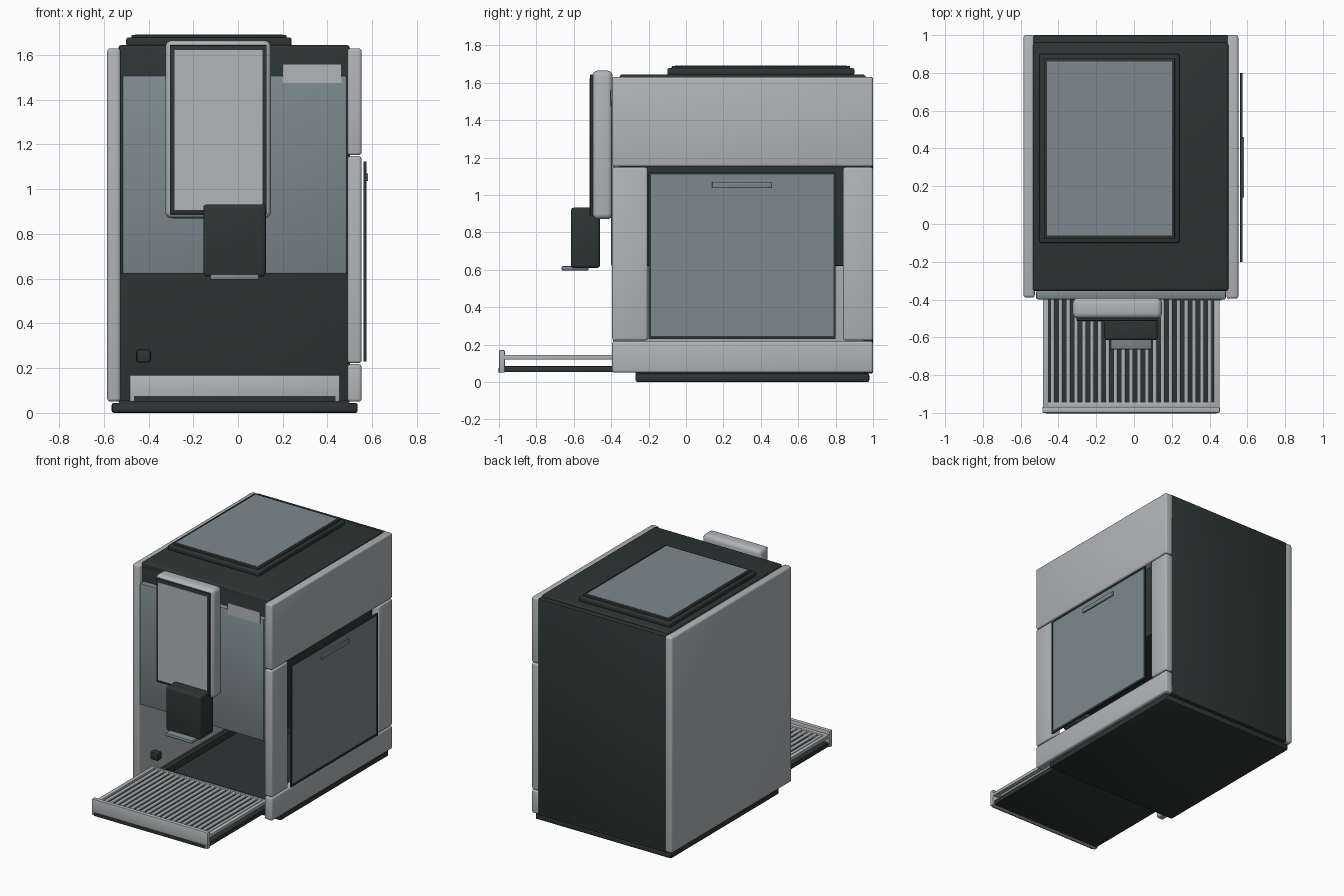
import bpy, math

cube = bpy.data.objects.get("Cube")
if cube:
    bpy.data.objects.remove(cube, do_unlink=True)


def material(name, rgb):
    m = bpy.data.materials.new(name)
    m.use_nodes = True
    m.diffuse_color = (*rgb, 1)
    m.node_tree.nodes["Principled BSDF"].inputs["Base Color"].default_value = (*rgb, 1)
    return m


DARK = material("charcoal", (0.026, 0.036, 0.034))
GLASS = material("blue_grey_glass", (0.205, 0.254, 0.27))
SILVER = material("silver_grey", (0.445, 0.462, 0.479))


def finish(obj, name, mat, bevel=0, segments=2):
    """Name, colour, round and smooth a part."""
    obj.name = obj.data.name = name
    obj.data.materials.append(mat)
    if bevel:
        mod = obj.modifiers.new("Bevel", "BEVEL")
        mod.width, mod.segments, mod.limit_method = bevel, segments, "ANGLE"
        bpy.ops.object.modifier_apply(modifier=mod.name)
        bpy.ops.object.shade_smooth_by_angle(angle=math.radians(35))
    return obj


def box(name, mat, x, y, z, bevel=0, segments=2):
    """Box from its x, y and z ranges."""
    spans = (x, y, z)
    bpy.ops.mesh.primitive_cube_add(size=1, location=[(a + b) / 2 for a, b in spans])
    obj = bpy.context.object
    obj.scale = [b - a for a, b in spans]
    bpy.ops.object.transform_apply(location=False, rotation=False, scale=True)
    return finish(obj, name, mat, bevel, segments)


def open_tray(name, mat, x, y, z, wall):
    """Floor with four low walls."""
    (x0, x1), (y0, y1), (z0, z1) = x, y, z
    box(name + "_floor", mat, x, y, (z0, z0 + 0.012))
    box(name + "_wall_right", mat, (x0, x0 + wall), y, z, 0.004)
    box(name + "_wall_left", mat, (x1 - wall, x1), y, z, 0.004)
    box(name + "_wall_front", mat, x, (y0, y0 + wall), z, 0.004)
    box(name + "_wall_back", mat, x, (y1 - wall, y1), z, 0.004)


# Base and main body: hollow below the brewing unit
box("base_plate", DARK, (-0.565, 0.535), (-0.27, 0.98), (0.0, 0.045), 0.01)
box("cavity_floor", DARK, (-0.53, 0.495), (-0.27, 0.97), (0.04, 0.055))
box("upper_body", DARK, (-0.53, 0.495), (-0.355, 0.98), (0.62, 1.63), 0.005)
box("back_wall", DARK, (-0.535, 0.5), (0.95, 1.0), (0.045, 1.63), 0.008)
box("top_cap", DARK, (-0.535, 0.5), (-0.355, 0.96), (1.59, 1.645), 0.015, 3)

# Side panels: the right one is plain, the left one frames a door
box("right_side_panel", SILVER, (-0.585, -0.525), (-0.39, 1.0), (0.05, 1.63), 0.015, 3)
LEFT_X = (0.49, 0.552)
for part, y, z in (("top", (-0.395, 1.0), (1.152, 1.63)),
                   ("bottom", (-0.395, 1.0), (0.05, 0.218)),
                   ("front", (-0.395, -0.205), (0.222, 1.148)),
                   ("back", (0.84, 1.0), (0.222, 1.148))):
    box(f"left_side_panel_{part}", SILVER, LEFT_X, y, z, 0.012, 3)

# Door with frame and handle
box("door_glass", GLASS, (0.564, 0.571), (-0.19, 0.79), (0.245, 1.112))
DOOR_X = (0.562, 0.574)
box("door_frame_top", DARK, DOOR_X, (-0.2, 0.8), (1.11, 1.123))
box("door_frame_bottom", DARK, DOOR_X, (-0.2, 0.8), (0.23, 0.247))
box("door_frame_front", DARK, DOOR_X, (-0.2, -0.188), (0.23, 1.123))
box("door_frame_back", DARK, DOOR_X, (0.788, 0.8), (0.23, 1.123))
box("door_handle", GLASS, (0.57, 0.582), (0.14, 0.46), (1.037, 1.07), 0.003)

# Lid on top with a glass inset
box("lid", DARK, (-0.5, 0.24), (-0.1, 0.9), (1.64, 1.678), 0.01, 3)
box("lid_rim", DARK, (-0.477, 0.217), (-0.077, 0.877), (1.67, 1.69), 0.005)
box("lid_glass", GLASS, (-0.46, 0.2), (-0.06, 0.86), (1.686, 1.692))

# Front glass and label
box("front_glass", GLASS, (-0.518, 0.487), (-0.4, -0.35), (0.62, 1.51), 0.01)
box("front_label", SILVER, (0.2, 0.462), (-0.406, -0.4), (1.475, 1.56))

# Display head
box("display_housing", SILVER, (-0.325, 0.148), (-0.5, -0.392), (0.87, 1.665), 0.03, 4)
box("display_frame", DARK, (-0.305, 0.128), (-0.513, -0.49), (0.887, 1.645), 0.005)
box("display_screen", SILVER, (-0.285, 0.11), (-0.516, -0.511), (0.907, 1.622))

# Spout
box("spout", DARK, (-0.155, 0.125), (-0.615, -0.46), (0.61, 0.932), 0.015, 3)
box("spout_lip", GLASS, (-0.125, 0.095), (-0.665, -0.52), (0.595, 0.62), 0.008)

# Small knob inside the cavity
box("knob", DARK, (-0.455, -0.39), (-0.37, -0.32), (0.225, 0.283), 0.01)

# Inner drip basin
open_tray("basin", DARK, (-0.45, 0.42), (-0.26, 0.8), (0.05, 0.11), 0.03)

# Pulled-out drip tray
box("tray_pan", DARK, (-0.475, 0.445), (-0.975, -0.26), (0.052, 0.085), 0.005)
box("tray_front", SILVER, (-0.485, 0.455), (-1.0, -0.968), (0.05, 0.17), 0.006)
box("tray_front_strip", DARK, (-0.465, 0.437), (-1.002, -0.996), (0.05, 0.075))
GRILLE_Z = (0.12, 0.145)
box("grille_rail_right", SILVER, (-0.483, -0.452), (-0.975, -0.3), GRILLE_Z, 0.004)
box("grille_rail_left", SILVER, (0.422, 0.453), (-0.975, -0.3), GRILLE_Z, 0.004)
box("grille_rail_front", SILVER, (-0.483, 0.453), (-0.972, -0.942), GRILLE_Z, 0.004)
box("grille_rail_back", SILVER, (-0.483, 0.453), (-0.318, -0.3), GRILLE_Z, 0.004)

# Grille bars
BARS = 21
for i in range(BARS):
    x = -0.452 + 0.874 * (i + 0.5) / BARS
    bpy.ops.mesh.primitive_cylinder_add(vertices=10, radius=0.0115, depth=0.64,
                                        location=(x, -0.63, 0.132),
                                        rotation=(math.pi / 2, 0, 0))
    bar = finish(bpy.context.object, f"grille_bar_{i + 1}", SILVER)
    bpy.ops.object.shade_smooth_by_angle(angle=math.radians(40))
